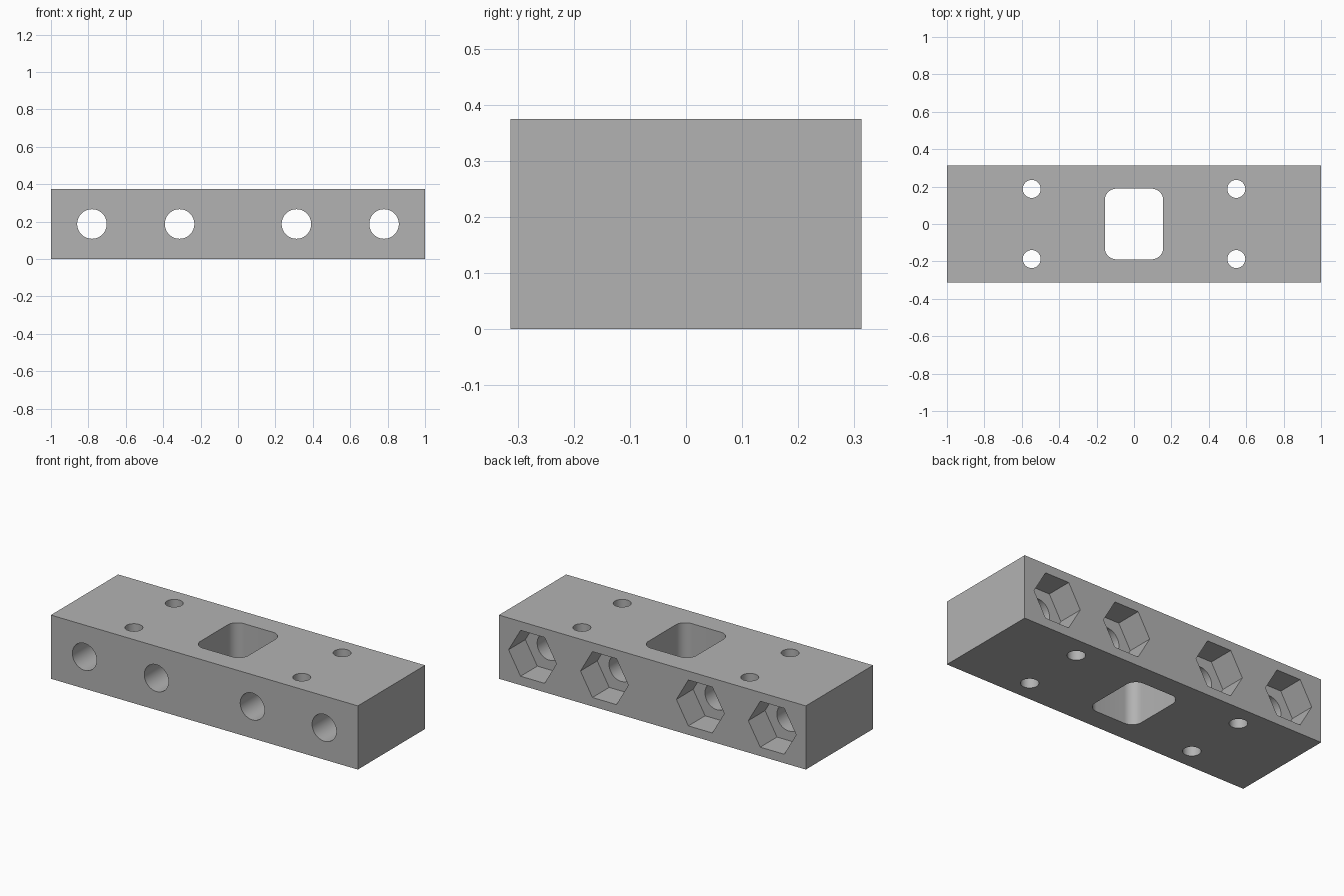
import bpy, bmesh, math
from mathutils import Matrix

cube = bpy.data.objects.get("Cube")
if cube:
    bpy.data.objects.remove(cube, do_unlink=True)

LENGTH, DEPTH, HEIGHT = 2.0, 0.626, 0.375
MID = HEIGHT / 2

grey = bpy.data.materials.new("plain grey")
grey.use_nodes = True
grey.diffuse_color = (0.45, 0.45, 0.45, 1)
grey.node_tree.nodes["Principled BSDF"].inputs["Base Color"].default_value = grey.diffuse_color


def add_object(name, bm):
    mesh = bpy.data.meshes.new(name)
    bmesh.ops.recalc_face_normals(bm, faces=bm.faces)
    bm.to_mesh(mesh)
    bm.free()
    mesh.materials.append(grey)
    obj = bpy.data.objects.new(name, mesh)
    bpy.context.collection.objects.link(obj)
    return obj


def box(size, centre):
    bm = bmesh.new()
    bmesh.ops.create_cube(bm, size=1)
    bmesh.ops.scale(bm, vec=size, verts=bm.verts)
    bmesh.ops.translate(bm, vec=centre, verts=bm.verts)
    return bm


def prism(bm, sides, radius, length, centre, along_y=False):
    turn = Matrix.Rotation(math.pi / 2, 4, "X") if along_y else Matrix()
    bmesh.ops.create_cone(bm, cap_ends=True, segments=sides, radius1=radius,
                          radius2=radius, depth=length,
                          matrix=Matrix.Translation(centre) @ turn)


# Solid bar
block = add_object("mounting_block", box((LENGTH, DEPTH, HEIGHT), (0, 0, MID)))

# Rounded rectangular window through the middle
bm = box((0.3125, 0.378, 1), (0, 0, MID))
upright = [e for e in bm.edges if abs(e.verts[0].co.z - e.verts[1].co.z) > 0.5]
bmesh.ops.bevel(bm, geom=upright, offset=0.0625, segments=12, profile=0.5, affect="EDGES")
window = add_object("window_cutter", bm)

# Bolt holes from front to back, and hexagonal nut pockets open at the back
bolts, nuts, pins = bmesh.new(), bmesh.new(), bmesh.new()
POCKET = 0.156
for x in (-0.781, -0.3125, 0.3125, 0.781):
    prism(bolts, 64, 0.079, 1, (x, 0, MID), True)
    # Corners point sideways; the cutter runs past the back face
    turn = Matrix.Rotation(math.pi / 2, 4, "Y") @ Matrix.Rotation(math.pi / 2, 4, "X")
    centre = Matrix.Translation((x, DEPTH / 2 - POCKET + 0.25, MID))
    made = bmesh.ops.create_cone(bm := nuts, cap_ends=True, segments=6, radius1=0.156,
                                 radius2=0.156, depth=0.5)["verts"]
    # Put a corner on the x axis before tipping the prism over
    corner = made[0].co
    spin = Matrix.Rotation(-math.atan2(corner.y, corner.x), 4, "Z")
    tip = Matrix.Rotation(math.pi / 2, 4, "X")
    bmesh.ops.transform(bm, matrix=centre @ tip @ spin, verts=made)

# Small vertical holes
for x in (-0.547, 0.547):
    for y in (-0.1875, 0.1875):
        prism(pins, 48, 0.048, 1, (x, y, MID))

cutters = [window, add_object("bolt_hole_cutter", bolts),
           add_object("nut_pocket_cutter", nuts), add_object("pin_hole_cutter", pins)]

for cutter in cutters:
    cut = block.modifiers.new(cutter.name, "BOOLEAN")
    cut.operation = "DIFFERENCE"
    cut.solver = "EXACT"
    cut.object = cutter

# Apply the cuts and drop the cutters
bpy.ops.object.select_all(action="DESELECT")
block.select_set(True)
bpy.context.view_layer.objects.active = block
for cutter in cutters:
    bpy.ops.object.modifier_apply(modifier=cutter.name)
    bpy.data.objects.remove(cutter, do_unlink=True)
bpy.ops.object.shade_smooth_by_angle(angle=math.radians(30))
